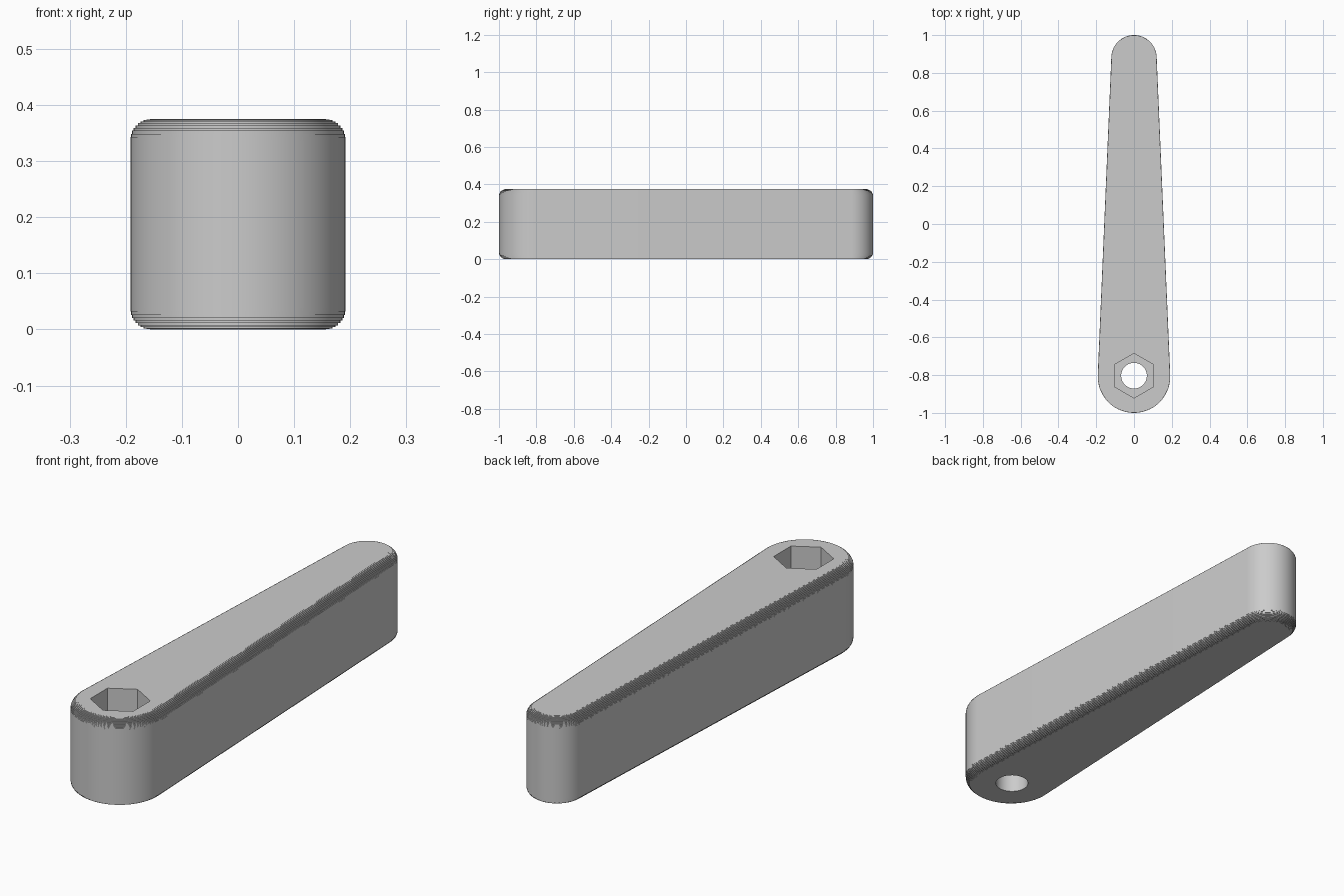
import bpy, bmesh, math

cube = bpy.data.objects.get("Cube")
if cube:
    bpy.data.objects.remove(cube, do_unlink=True)

HEIGHT = 0.375
FILLET = 0.038
STEPS = 10
BIG_R, SMALL_R = 0.192, 0.12
BIG_Y, SMALL_Y = -1 + BIG_R, 1 - SMALL_R
SEGMENTS = 40

grey = bpy.data.materials.new("plain grey")
grey.use_nodes = True
colour = (0.6, 0.6, 0.6, 1)
grey.diffuse_color = colour
grey.node_tree.nodes["Principled BSDF"].inputs["Base Color"].default_value = colour


def outline(inset):
    """Tapered bar outline: two round ends joined by tangent lines."""
    tilt = math.asin((BIG_R - SMALL_R) / (SMALL_Y - BIG_Y))
    points = []
    for radius, cy, start, sweep in (
            (SMALL_R, SMALL_Y, tilt, math.pi - 2 * tilt),
            (BIG_R, BIG_Y, math.pi - tilt, math.pi + 2 * tilt)):
        for i in range(SEGMENTS + 1):
            a = start + sweep * i / SEGMENTS
            r = radius - inset
            points.append((r * math.cos(a), cy + r * math.sin(a)))
    return points


# Finely stepped rounding, mirrored from bottom to top
lower = []
for i in range(STEPS):
    a, b, mid = [math.pi / 2 * (i + k) / STEPS for k in (0, 1, 0.5)]
    inset = FILLET * (1 - math.sin(mid))
    lower += [(inset, FILLET * (1 - math.cos(a))),
              (inset, FILLET * (1 - math.cos(b)))]
lower.append((0, FILLET))
profile = lower + [(inset, HEIGHT - z) for inset, z in reversed(lower)]

# Lever body
bm = bmesh.new()
rings = [[bm.verts.new((x, y, z)) for x, y in outline(inset)] for inset, z in profile]
for low, high in zip(rings, rings[1:]):
    for i in range(len(low)):
        j = (i + 1) % len(low)
        bm.faces.new((low[i], low[j], high[j], high[i]))
bm.faces.new(rings[0][::-1])
bm.faces.new(rings[-1])
bmesh.ops.recalc_face_normals(bm, faces=bm.faces)
mesh = bpy.data.meshes.new("lever_arm")
bm.to_mesh(mesh)
bm.free()
lever = bpy.data.objects.new("lever_arm", mesh)
bpy.context.collection.objects.link(lever)
mesh.materials.append(grey)


def cut(name, sides, radius, bottom, top):
    """Cut an upright prism out of the wide end."""
    bpy.ops.mesh.primitive_cylinder_add(
        vertices=sides, radius=radius, depth=top - bottom,
        location=(0, -0.803, (top + bottom) / 2))
    cutter = bpy.context.object
    cutter.name = name
    cutter.hide_render = True
    cutter.data.materials.append(grey)
    mod = lever.modifiers.new(name, "BOOLEAN")
    mod.operation = "DIFFERENCE"
    mod.solver = "EXACT"
    mod.object = cutter
    bpy.context.view_layer.update()
    bpy.context.view_layer.objects.active = lever
    bpy.ops.object.modifier_apply(modifier=name)
    bpy.data.objects.remove(cutter, do_unlink=True)


# Hexagonal nut pocket and round through hole
cut("nut_pocket_cutter", 6, 0.118, HEIGHT - 0.19, HEIGHT + 0.1)
cut("bolt_hole_cutter", 48, 0.068, -0.1, HEIGHT + 0.1)

bpy.ops.object.select_all(action="DESELECT")
lever.select_set(True)
bpy.context.view_layer.objects.active = lever
bpy.ops.object.shade_smooth_by_angle(angle=math.radians(30))
